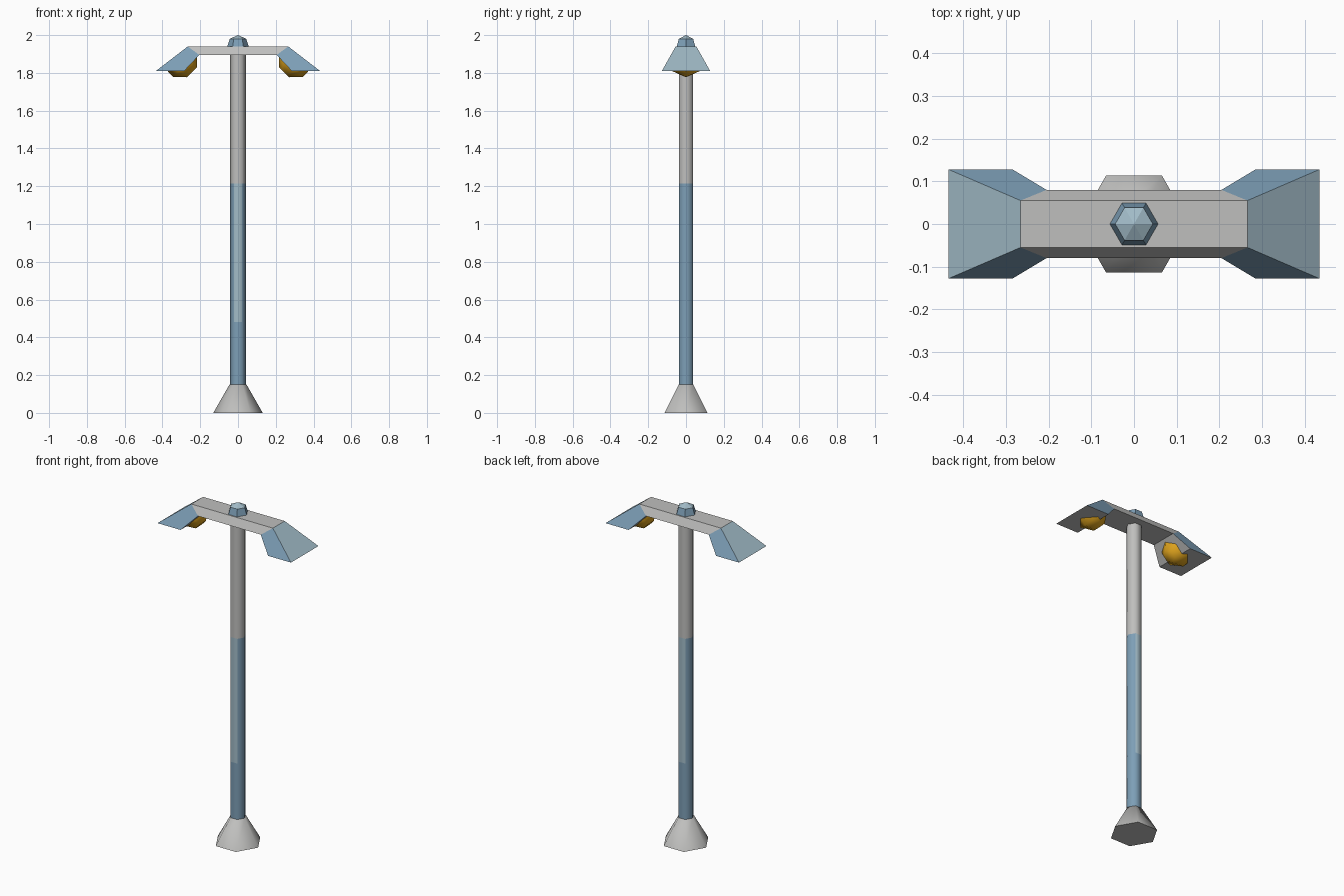
import bpy, bmesh, math
from mathutils import Matrix

if "Cube" in bpy.data.objects:
    bpy.data.objects.remove(bpy.data.objects["Cube"])


def material(name, rgb):
    m = bpy.data.materials.new(name)
    m.diffuse_color = (*rgb, 1)
    m.use_nodes = True
    m.node_tree.nodes["Principled BSDF"].inputs["Base Color"].default_value = m.diffuse_color
    return m


GRAY = material("light_gray", (0.52, 0.52, 0.51))
STEEL = material("steel_blue", (0.205, 0.345, 0.47))
PALE = material("pale_blue", (0.36, 0.50, 0.575))
AMBER = material("amber", (0.72, 0.36, 0.012))


def loft(name, rings, mats, rule=None, caps=(True, True), smooth=False,
         matrix=None, mirror=False):
    """Skin a list of equal-length rings; rule(normal, centre) picks the material."""
    bm = bmesh.new()
    loops = [[bm.verts.new(p) for p in ring] for ring in rings]
    n = len(loops[0])
    for a, b in zip(loops, loops[1:]):
        for i in range(n):
            j = (i + 1) % n
            bm.faces.new((a[i], a[j], b[j], b[i]))
    if caps[0]:
        bm.faces.new(loops[0])
    if caps[1]:
        bm.faces.new(loops[-1])
    if matrix:
        bm.transform(matrix)
    bmesh.ops.recalc_face_normals(bm, faces=bm.faces)
    bm.normal_update()
    if rule:
        for f in bm.faces:
            f.material_index = rule(f.normal, f.calc_center_median())
    me = bpy.data.meshes.new(name)
    bm.to_mesh(me)
    bm.free()
    for m in mats:
        me.materials.append(m)
    ob = bpy.data.objects.new(name, me)
    bpy.context.collection.objects.link(ob)
    if smooth:
        bpy.ops.object.select_all(action='DESELECT')
        ob.select_set(True)
        bpy.context.view_layer.objects.active = ob
        bpy.ops.object.shade_smooth_by_angle(angle=math.radians(65))
    if mirror:
        ob.modifiers.new("mirror", 'MIRROR')
    return ob


def hexagon(r, z, sy=1.0):
    return [(r * math.cos(math.pi * i / 3), sy * r * math.sin(math.pi * i / 3), z)
            for i in range(6)]


# Flared foot
loft("base", [hexagon(0.131, 0), hexagon(0.045, 0.15)], [GRAY], smooth=True)


# Pole: painted lower part with pale panels on its front and back faces
def pole_rule(n, c):
    if c.z > 1.215:
        return 0
    return 2 if abs(n.y) > 0.9 and c.z > 0.48 else 1


loft("pole", [hexagon(0.043, z) for z in (0.145, 0.48, 1.215, 1.92)],
     [GRAY, STEEL, PALE], pole_rule, smooth=True)

# Cap with a shallow pointed top
loft("cap", [hexagon(0.058, 1.935), hexagon(0.044, 1.98), hexagon(0.001, 2.0)],
     [STEEL, PALE], lambda n, c: int(n.z > 0.7))


# Cross arm, a trapezoid section mitred at both ends
def section(xt, yt, zt, xb, yb, zb):
    return [(xt, -yt, zt), (xt, yt, zt), (xb, yb, zb), (xb, -yb, zb)]


left = section(-0.266, 0.055, 1.94, -0.205, 0.08, 1.895)
right = section(0.266, 0.055, 1.94, 0.205, 0.08, 1.895)
loft("cross_arm", [left, right], [GRAY], caps=(False, False))


# Lamp shades: pale outer slope, blue cheeks, gray underside
def shade_rule(n, c):
    if abs(n.y) > 0.5:
        return 1
    return 2 if n.z > 0.2 else 0


rim = section(-0.435, 0.128, 1.81, -0.285, 0.128, 1.81)
loft("lamp_shade", [left, rim], [GRAY, STEEL, PALE], shade_rule,
     caps=(False, True), mirror=True)

# Bulbs: tilted domes set into the shades
tilt = Matrix.Translation((-0.307, 0, 1.867)) @ Matrix.Rotation(math.radians(-45), 4, 'Y')
loft("bulb", [hexagon(0.0375, -0.09, 0.95), hexagon(0.088, -0.0375, 0.95),
              hexagon(0.088, 0.004, 0.95)],
     [AMBER], smooth=True, matrix=tilt, mirror=True)
